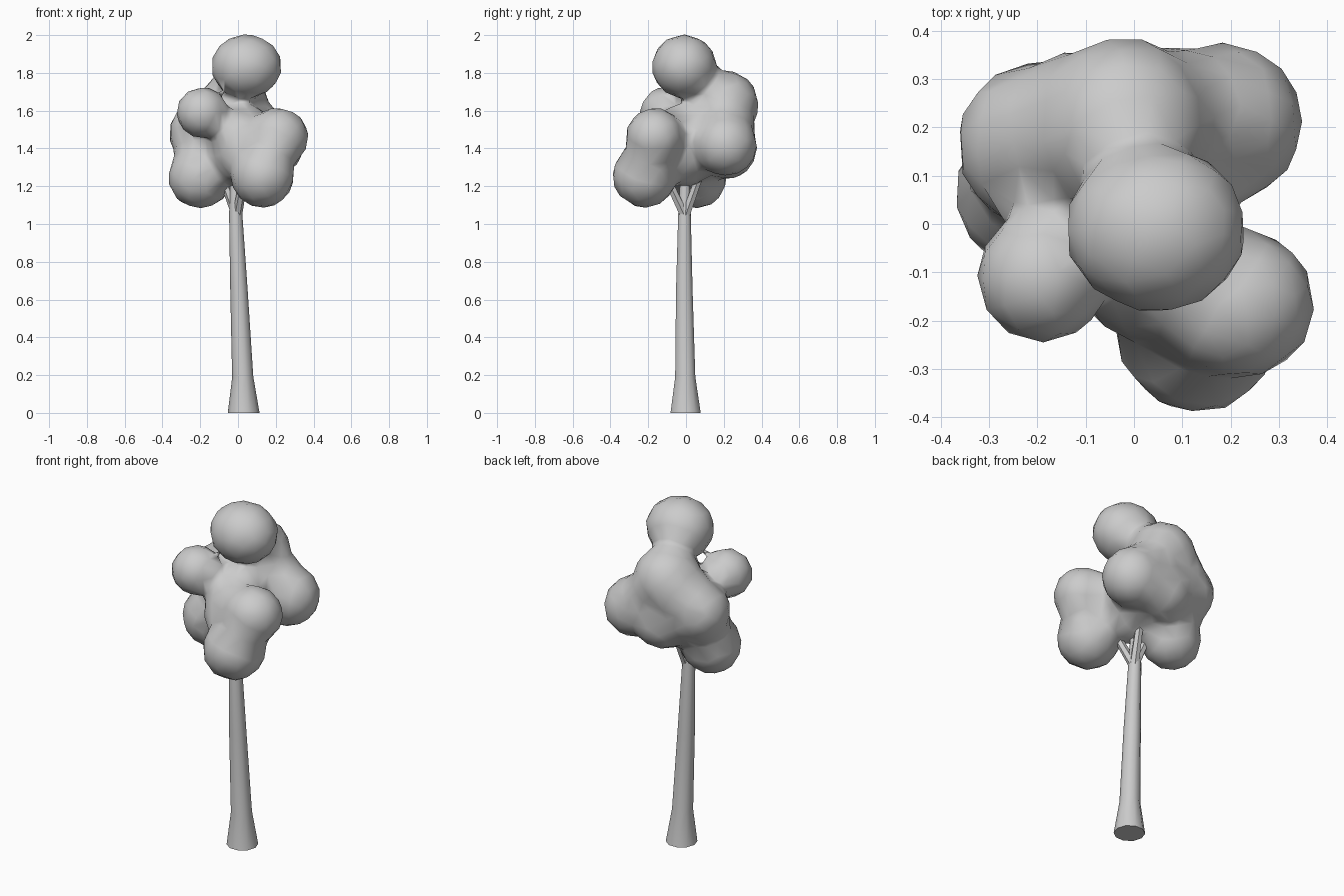
import bpy, bmesh, math
from mathutils import Vector, Matrix

if "Cube" in bpy.data.objects:
    bpy.data.objects.remove(bpy.data.objects["Cube"])


def finish(name, bm):
    me = bpy.data.meshes.new(name)
    bmesh.ops.recalc_face_normals(bm, faces=bm.faces[:])
    bm.to_mesh(me)
    bm.free()
    ob = bpy.data.objects.new(name, me)
    bpy.context.collection.objects.link(ob)
    return ob


def tube(name, path, sides):
    """Tapered limb through (x, y, z, radius) points."""
    bm = bmesh.new()
    pts = [Vector(p[:3]) for p in path]
    rings = []
    for i, p in enumerate(path):
        d = pts[min(i + 1, len(pts) - 1)] - pts[max(i - 1, 0)]
        if i == 0 and p[2] == 0:
            d = Vector((0, 0, 1))  # flat on the ground
        q = Vector((0, 0, 1)).rotation_difference(d.normalized())
        rings.append([bm.verts.new(pts[i] + q @ Vector((
            p[3] * math.cos(2 * math.pi * k / sides),
            p[3] * math.sin(2 * math.pi * k / sides), 0))) for k in range(sides)])
    for a, b in zip(rings, rings[1:]):
        for k in range(sides):
            j = (k + 1) % sides
            bm.faces.new((a[k], a[j], b[j], b[k]))
    bm.faces.new(rings[0][::-1])
    bm.faces.new(rings[-1])
    ob = finish(name, bm)
    bpy.ops.object.select_all(action='DESELECT')
    ob.select_set(True)
    bpy.context.view_layer.objects.active = ob
    bpy.ops.object.shade_smooth_by_angle(angle=math.radians(40))
    return ob


# Trunk with flared foot
tube("trunk", [(0.03, -0.002, 0, 0.084), (0.025, -0.004, 0.19, 0.056),
               (0.005, -0.009, 0.65, 0.046), (-0.012, -0.008, 1.05, 0.035),
               (-0.015, -0.005, 1.25, 0.026)], 10)

# Branches reaching into the leaf clumps
fork = (-0.005, -0.005, 1.04, 0.026)
for i, tip in enumerate([(-0.08, 0.02, 1.24), (0.03, -0.1, 1.24),
                         (0.02, 0.07, 1.25)]):
    tube(f"branch_{i + 1}", [fork, (*tip, 0.022)], 6)

# Leaf clumps: centre and radii
clumps = [
    (0.045, -0.01, 1.835, 0.188, 0.172, 0.168),   # crown
    (-0.19, -0.11, 1.59, 0.137, 0.135, 0.135),    # front left
    (0.21, -0.165, 1.46, 0.165, 0.155, 0.155),    # front right
    (0.13, -0.22, 1.255, 0.168, 0.17, 0.17),      # low front
    (0.165, -0.185, 1.36, 0.145, 0.145, 0.13),    # front filler between them
    (-0.20, 0.06, 1.25, 0.172, 0.155, 0.168),     # low left
    (-0.195, 0.165, 1.48, 0.172, 0.17, 0.17),     # back left
    (-0.19, 0.11, 1.37, 0.15, 0.15, 0.12),        # left filler between them
    (-0.02, 0.20, 1.63, 0.18, 0.185, 0.185),      # high back
    (-0.1, 0.19, 1.56, 0.17, 0.17, 0.17),         # back filler
    (0.185, 0.21, 1.42, 0.165, 0.165, 0.165),     # back right
    (0.08, 0.21, 1.50, 0.16, 0.16, 0.16),         # right back filler
    (0.0, 0.21, 1.40, 0.18, 0.165, 0.165),        # low back filler
    (0.025, -0.01, 1.46, 0.18, 0.18, 0.175),      # core
    (0.01, 0.0, 1.37, 0.18, 0.17, 0.17),          # core underside
    (0.03, -0.11, 1.40, 0.15, 0.13, 0.18),        # front of core
]
bm = bmesh.new()
for x, y, z, rx, ry, rz in clumps:
    m = Matrix.Translation((x, y, z)) @ Matrix.Diagonal((rx, ry, rz, 1))
    bmesh.ops.create_icosphere(bm, subdivisions=3, radius=1.01, matrix=m)
foliage = finish("foliage", bm)

# Fuse the clumps, soften the creases, then coarsen to low-poly
rem = foliage.modifiers.new("fuse", 'REMESH')
rem.mode = 'VOXEL'
rem.voxel_size = 0.022
rem.use_smooth_shade = True
smo = foliage.modifiers.new("soften", 'SMOOTH')
smo.factor = 0.5
smo.iterations = 8
dec = foliage.modifiers.new("coarsen", 'DECIMATE')
dec.ratio = 0.07
